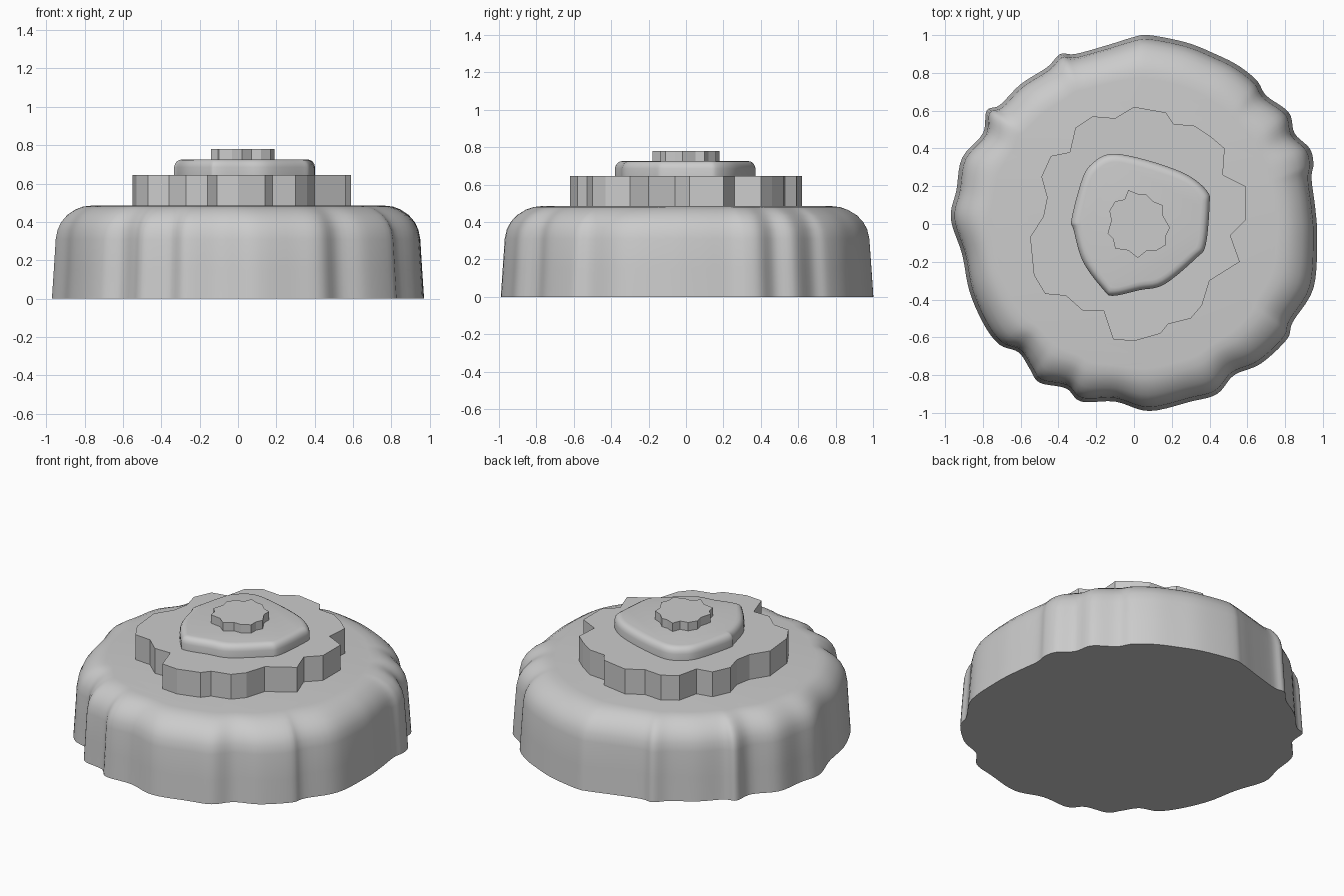
import bpy
import bmesh
from mathutils import Vector

default_cube = bpy.data.objects.get("Cube")
if default_cube:
    bpy.data.objects.remove(default_cube, do_unlink=True)

# One plain grey for every tier
grey = bpy.data.materials.new("plain grey")
grey.use_nodes = True
colour = (0.6, 0.6, 0.6, 1)
grey.diffuse_color = colour
grey.node_tree.nodes["Principled BSDF"].inputs["Base Color"].default_value = colour


def outline(flat):
    """Turn x, y pairs in hundredths into plan points."""
    return [Vector((x, y)) / 100 for x, y in zip(flat[::2], flat[1::2])]


def soften(points, steps):
    """Run a closed smooth curve through the plan points."""
    result = []
    count = len(points)
    for i in range(count):
        a, b, c, d = (points[(i + k) % count] for k in (-1, 0, 1, 2))
        for step in range(steps):
            t = step / steps
            result.append(b + (c - a) * t / 2
                          + (a * 2 - b * 5 + c * 4 - d) * t * t / 2
                          + (b * 3 - a - c * 3 + d) * t ** 3 / 2)
    return result


def tier(name, plan, profile, smooth=False):
    """Stack rings of the plan; profile rows are height, inset, evening-out."""
    mean = sum(p.length for p in plan) / len(plan)
    bm = bmesh.new()
    rings = []
    for height, inset, even in profile:
        ring = []
        for p in plan:
            radius = p.length + (mean - p.length) * even - inset
            q = p.normalized() * radius
            ring.append(bm.verts.new((q.x, q.y, height)))
        rings.append(ring)
    for low, high in zip(rings, rings[1:]):
        for i in range(len(plan)):
            bm.faces.new((low[i - 1], low[i], high[i], high[i - 1]))
    bm.faces.new(rings[0])
    bm.faces.new(rings[-1])
    bmesh.ops.recalc_face_normals(bm, faces=bm.faces[:])
    mesh = bpy.data.meshes.new(name)
    bm.to_mesh(mesh)
    bm.free()
    mesh.materials.append(grey)
    obj = bpy.data.objects.new(name, mesh)
    bpy.context.collection.objects.link(obj)
    if smooth:
        bpy.ops.object.select_all(action="DESELECT")
        obj.select_set(True)
        bpy.context.view_layer.objects.active = obj
        bpy.ops.object.shade_smooth_by_angle()
    return obj


# Broad fluted base with a rounded shoulder
base_plan = outline([
    8, 100, 28, 96, 43, 90, 55, 84, 65, 76, 70, 68, 82, 59, 85, 48, 93, 40,
    95, 32, 94, 24, 96, 8, 97, -8, 95, -34, 84, -52, 81, -61, 67, -74,
    53, -80, 44, -90, 30, -94, 8, -99, -10, -94, -28, -94, -36, -87,
    -50, -84, -55, -77, -61, -68, -71, -64, -79, -54, -87, -36, -91, -16,
    -97, 3, -94, 18, -91, 35, -80, 48, -78, 60, -71, 63, -60, 74,
    -46, 83, -39, 90, -31, 90, -13, 95, 0, 99])
tier("fluted_base", soften(base_plan, 5),
     [(0, 0, 0), (0.15, 0.01, 0), (0.31, 0.02, 0.05), (0.36, 0.03, 0.1),
      (0.4, 0.05, 0.15), (0.435, 0.08, 0.25), (0.465, 0.125, 0.4),
      (0.48, 0.165, 0.55), (0.485, 0.21, 0.7)], smooth=True)

# Jagged flat-sided slab
slab_plan = outline([
    0, 62, 17, 59, 21, 53, 32, 52, 41, 46, 48, 40, 47, 26, 59, 20, 59, 2,
    51, -6, 56, -20, 40, -30, 36, -43, 30, -50, 18, -53, 14, -58, 0, -62,
    -11, -61, -16, -46, -27, -46, -36, -38, -47, -37, -53, -27, -55, -7,
    -48, 4, -46, 14, -49, 25, -44, 36, -34, 38, -31, 51, -22, 57, -10, 56])
tier("jagged_slab", slab_plan, [(0.47, 0, 0), (0.645, 0, 0)])

# Rounded cushion with a soft upper rim
cushion_plan = outline([
    -13, 37, -2, 36, 16, 31, 30, 25, 39, 17, 40, 10, 38, -11, 33, -18,
    16, -32, 3, -35, -11, -38, -16, -35, -27, -20, -32, -3, -33, 3,
    -27, 25, -21, 33])
tier("rounded_cushion", soften(cushion_plan, 5),
     [(0.63, 0, 0), (0.685, 0, 0), (0.702, 0.005, 0), (0.715, 0.014, 0),
      (0.723, 0.027, 0), (0.726, 0.045, 0)], smooth=True)

# Small notched cap
cap_plan = outline([
    -3, 18, 2, 16, 6, 16, 10, 12, 15, 10, 15, 5, 19, -2, 17, -6, 17, -11,
    12, -14, 7, -14, 2, -18, -3, -14, -10, -13, -11, -8, -14, -5, -12, 2,
    -13, 7, -10, 12, -5, 13])
tier("notched_cap", cap_plan, [(0.71, 0, 0), (0.78, 0, 0)])
